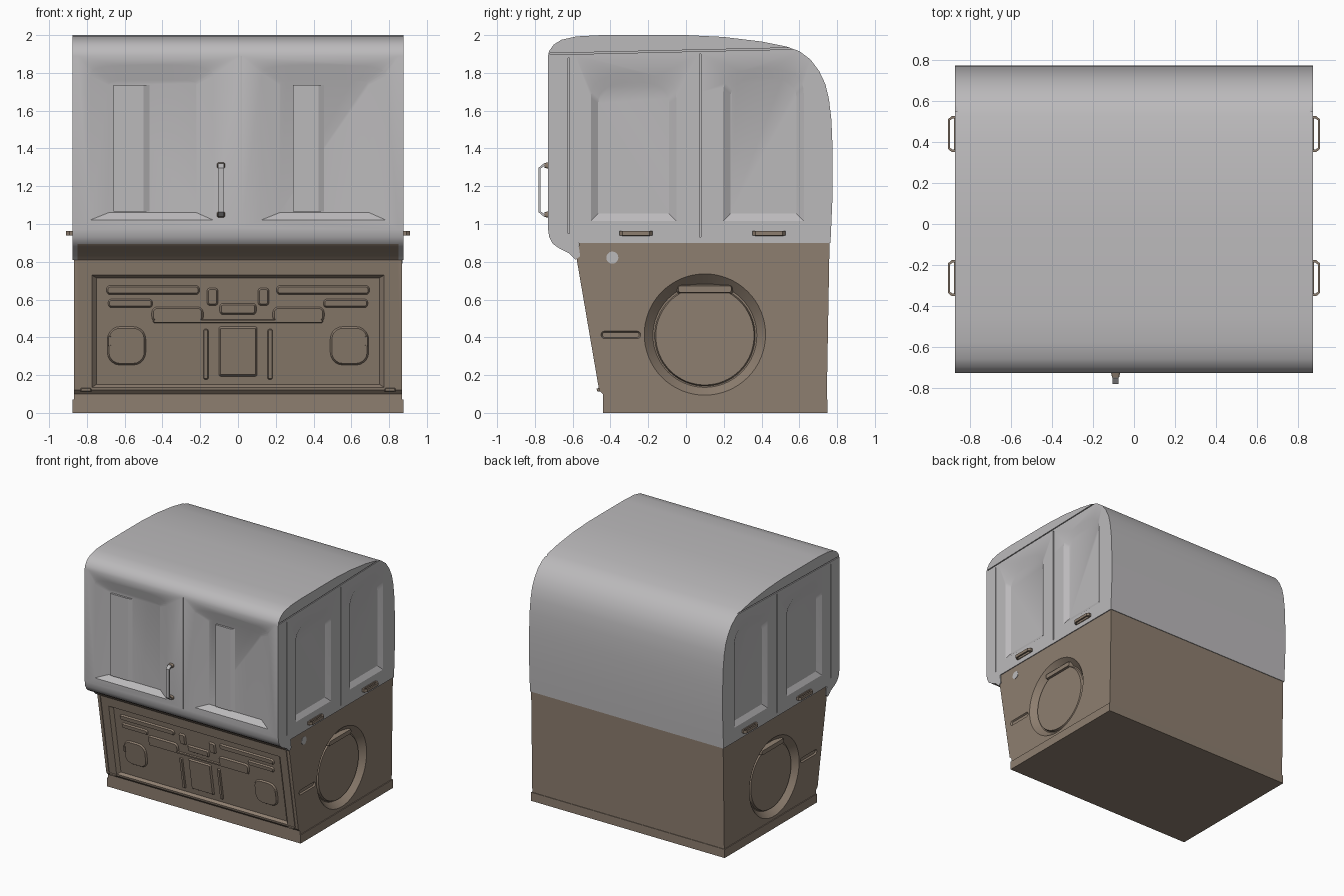
import bpy, bmesh, math

if "Cube" in bpy.data.objects:
    bpy.data.objects.remove(bpy.data.objects["Cube"])


def material(name, rgb):
    m = bpy.data.materials.new(name)
    m.diffuse_color = (*rgb, 1)
    m.use_nodes = True
    m.node_tree.nodes["Principled BSDF"].inputs["Base Color"].default_value = m.diffuse_color
    return m


GREY = material("canopy grey", (0.50, 0.49, 0.50))
BROWN = material("body brown", (0.27, 0.21, 0.16))


def smooth(ob, deg=28):
    bpy.ops.object.select_all(action='DESELECT')
    ob.select_set(True)
    bpy.context.view_layer.objects.active = ob
    bpy.ops.object.shade_smooth_by_angle(angle=math.radians(deg))


def loft(name, loops, mats):
    """Closed solid through equal-length vertex loops."""
    bm = bmesh.new()
    rings = [[bm.verts.new(p) for p in lp] for lp in loops]
    n = len(rings[0])
    for r, s in zip(rings, rings[1:]):
        for i in range(n):
            bm.faces.new((r[i], r[(i + 1) % n], s[(i + 1) % n], s[i]))
    bm.faces.new(rings[0])
    bm.faces.new(rings[-1])
    bmesh.ops.recalc_face_normals(bm, faces=bm.faces[:])
    me = bpy.data.meshes.new(name)
    bm.to_mesh(me)
    bm.free()
    ob = bpy.data.objects.new(name, me)
    bpy.context.collection.objects.link(ob)
    for m in mats:
        me.materials.append(m)
    return ob


def prism(name, base, top, d0, d1, place, mat):
    ob = loft(name, [[place(a, b, d0) for a, b in base],
                     [place(a, b, d1) for a, b in top]], [mat])
    return ob


def cut(target, cutter):
    mod = target.modifiers.new("cut", 'BOOLEAN')
    mod.operation, mod.solver, mod.object = 'DIFFERENCE', 'EXACT', cutter
    bpy.context.view_layer.objects.active = target
    bpy.ops.object.modifier_apply(modifier=mod.name)
    bpy.data.objects.remove(cutter)


# 2D outlines
def rect(a0, a1, b0, b1):
    return [(a0, b0), (a1, b0), (a1, b1), (a0, b1)]


def rounded(cx, cy, w, h, r, seg=5):
    pts = []
    for k, (sx, sy) in enumerate(((1, 1), (-1, 1), (-1, -1), (1, -1))):
        for i in range(seg + 1):
            t = math.pi / 2 * (k + i / seg)
            pts.append((cx + sx * (w / 2 - r) + r * math.cos(t),
                        cy + sy * (h / 2 - r) + r * math.sin(t)))
    return pts


def arch(a0, a1, b0, b1, rise, p, seg=18):
    c, w = (a0 + a1) / 2, (a1 - a0) / 2
    pts = [(a0, b0), (a1, b0)]
    for i in range(seg + 1):
        t = math.pi * i / seg
        x, y = math.cos(t), math.sin(t)
        pts.append((c + w * math.copysign(abs(x) ** (2 / p), x),
                    b1 - rise + rise * abs(y) ** (2 / p)))
    return pts


def circle(cy, cz, r, n=64):
    return [(cy + r * math.cos(2 * math.pi * i / n),
             cz + r * math.sin(2 * math.pi * i / n)) for i in range(n)]


# Surface placements: a, b along the surface, d outward
def side(s, x):
    return lambda a, b, d: (s * (x + d), a, b)


def front(a, b, d):
    return (a, -0.73 - d, b)


def gate(a, b, d):
    return (a, -0.46 - (b - 0.12) * 0.171 - d, b)


# Canopy shell
prof = [(-0.73, 1.89), (-0.725, 1.915), (-0.70, 1.95), (-0.66, 1.975), (-0.58, 1.993),
        (-0.45, 2.0), (0.0, 2.0), (0.2, 1.99), (0.4, 1.966), (0.53, 1.94), (0.60, 1.915),
        (0.66, 1.87), (0.705, 1.81), (0.738, 1.74), (0.757, 1.66), (0.77, 1.55),
        (0.776, 1.4), (0.776, 1.15), (0.765, 0.9), (-0.57, 0.9), (-0.56, 0.83),
        (-0.585, 0.81), (-0.62, 0.845), (-0.67, 0.87), (-0.705, 0.895), (-0.724, 0.93),
        (-0.73, 0.97)]
canopy = loft("canopy_shell", [[(x, y, z) for y, z in prof]
                               for x in (-0.875, -0.85, 0.85, 0.875)], [GREY, BROWN])
for f in canopy.data.polygons:  # brown underside of the front lip
    if f.center.z < 0.9 and f.center.y < -0.55 and abs(f.center.x) < 0.5:
        f.material_index = 1

# Front door panels with sliding panes
for a0, a1, p0, p1 in ((-0.785, -0.13, -0.68, -0.465), (0.12, 0.785, 0.27, 0.46)):
    cut(canopy, prism("cutter", arch(a0, a1, 1.02, 1.845, 0.06, 3),
                      arch(a0 + 0.1, a1 - 0.09, 1.06, 1.765, 0.03, 3), 0.001, -0.04, front, GREY))
    pane = prism("front_sliding_pane", rect(p0 + 0.02, p1, 1.065, 1.735),
                 rect(p0 + 0.02, p1 - 0.035, 1.065, 1.735), -0.042, -0.024, front, GREY)
cut(canopy, prism("cutter", rect(0.014, 0.02, 0.98, 1.89), rect(0.014, 0.02, 0.98, 1.89),
                  0.01, -0.004, front, GREY))

# Side windows, door gaps and roof seam
for s in (-1, 1):
    pl = side(s, 0.875)
    for a0, a1, top in ((-0.505, -0.05, 1.80), (0.195, 0.625, 1.825)):
        cut(canopy, prism("cutter", arch(a0, a1, 1.015, top, 0.13, 2.4),
                          arch(a0 + 0.04, a1 - 0.04, 1.055, top - 0.05, 0.11, 2.4),
                          0.001, -0.025, pl, GREY))
    seams = (rect(0.071, 0.079, 0.93, 1.90), rect(-0.624, -0.618, 0.95, 1.88),
             [(-0.72, 1.896), (0.6, 1.926), (0.6, 1.934), (-0.72, 1.904)])
    for o in seams:
        cut(canopy, prism("cutter", o, o, 0.01, -0.008, pl, GREY))
smooth(canopy)

# Lower body
bp = [(-0.44, 0.06), (-0.44, 0.10), (-0.46, 0.12), (-0.578, 0.81), (-0.565, 0.905),
      (0.76, 0.905), (0.745, 0.06)]
body = loft("lower_body", [[(x, y, z) for y, z in bp] for x in (-0.868, 0.868)], [BROWN])
cut(body, prism("cutter", rect(-0.775, 0.775, 0.135, 0.73), rect(-0.75, 0.75, 0.15, 0.715),
                0.001, -0.025, gate, BROWN))
for s in (-1, 1):
    pl = side(s, 0.868)
    cut(body, prism("cutter", circle(0.10, 0.415, 0.322), circle(0.10, 0.41, 0.275),
                    0.001, -0.05, pl, BROWN))
    cut(body, prism("cutter", rounded(-0.345, 0.413, 0.21, 0.04, 0.018),
                    rounded(-0.345, 0.413, 0.195, 0.026, 0.012), 0.001, -0.012, pl, BROWN))
    # vertical seams beside the front gate
    o = rect(s * 0.838, s * 0.844, 0.13, 0.80)
    cut(body, prism("cutter", o, o, 0.01, -0.006, gate, BROWN))
    # round side cover with latch
    smooth(prism("round_cover", circle(0.10, 0.408, 0.268), circle(0.10, 0.408, 0.26),
                 -0.055, -0.03, pl, BROWN))
    prism("cover_latch", rounded(0.10, 0.655, 0.30, 0.05, 0.015),
          rounded(0.10, 0.655, 0.28, 0.035, 0.012), -0.055, -0.012, pl, BROWN)
    # gate hinges
    prism("gate_hinge", rounded(s * 0.805, 0.122, 0.06, 0.02, 0.006),
          rounded(s * 0.805, 0.122, 0.05, 0.014, 0.005), -0.005, 0.012, gate, BROWN)
smooth(body)

# Light patch on the right side
prism("side_patch", circle(-0.39, 0.822, 0.032, 20), circle(-0.39, 0.822, 0.032, 20),
      -0.002, 0.003, side(1, 0.868), GREY)

# Sill
sill = loft("base_sill", [[(x, y, z) for y, z in
                           ((-0.44, 0), (-0.44, 0.07), (0.75, 0.07), (0.75, 0))]
                          for x in (-0.875, 0.875)], [BROWN])

# Pressed shapes on the gate: centre x, centre z, width, height, radius
single = [(0, 0.325, 0.21, 0.27, 0.015), (0, 0.55, 0.20, 0.065, 0.02),
          (0, 0.485, 0.9, 0.02, 0.008)]
pairs = [(0.32, 0.52, 0.28, 0.09, 0.035), (0.135, 0.615, 0.065, 0.10, 0.02),
         (0.57, 0.58, 0.24, 0.05, 0.02), (0.45, 0.65, 0.50, 0.055, 0.025),
         (0.59, 0.355, 0.21, 0.21, 0.07), (0.17, 0.31, 0.03, 0.27, 0.012),
         (0.68, 0.38, 0.022, 0.06, 0.01)]
for cx, cz, w, h, r in single + pairs + [(-q[0], *q[1:]) for q in pairs]:
    e = min(0.012, w / 5, h / 5)
    d = 0.006 if w < 0.025 else 0
    prism("gate_pressing", rounded(cx, cz, w, h, r),
          rounded(cx, cz, w - 2 * e, h - 2 * e, max(r - e, 0.003)),
          -0.03, -0.012 + d, gate, BROWN)


# Loop handles: bent strip, reach outward, half width across
def handle(name, a0, a1, reach, half, place, mat):
    c, t = reach * 0.45, 0.012
    out = [(a0, -0.005), (a0, c), (a0 + c, reach), (a1 - c, reach), (a1, c), (a1, -0.005)]
    inn = [(a1 - t, -0.005), (a1 - t, c - t / 3), (a1 - c - t / 3, reach - t),
           (a0 + c + t / 3, reach - t), (a0 + t, c - t / 3), (a0 + t, -0.005)]
    loft(name, [[place(a, d, w) for a, d in out + inn] for w in (-half, half)], [mat])


handle("front_handle", 1.04, 1.32, 0.052, 0.015,
       lambda a, d, w: (-0.09 + w, -0.73 - d, a), GREY)
for z in (1.05, 1.31):
    prism("front_handle_foot", rounded(-0.09, z, 0.045, 0.035, 0.012),
          rounded(-0.09, z, 0.035, 0.025, 0.01), -0.005, 0.02, front, BROWN)
for s in (-1, 1):
    for y in (-0.265, 0.44):
        handle("side_handle", y - 0.088, y + 0.088, 0.036, 0.012,
               lambda a, d, w, s=s: (s * (0.875 + d), a, 0.95 + w), BROWN)
        prism("side_handle_plate", rounded(y, 0.95, 0.165, 0.03, 0.01),
              rounded(y, 0.95, 0.155, 0.022, 0.008), -0.004, 0.005, side(s, 0.875), BROWN)
